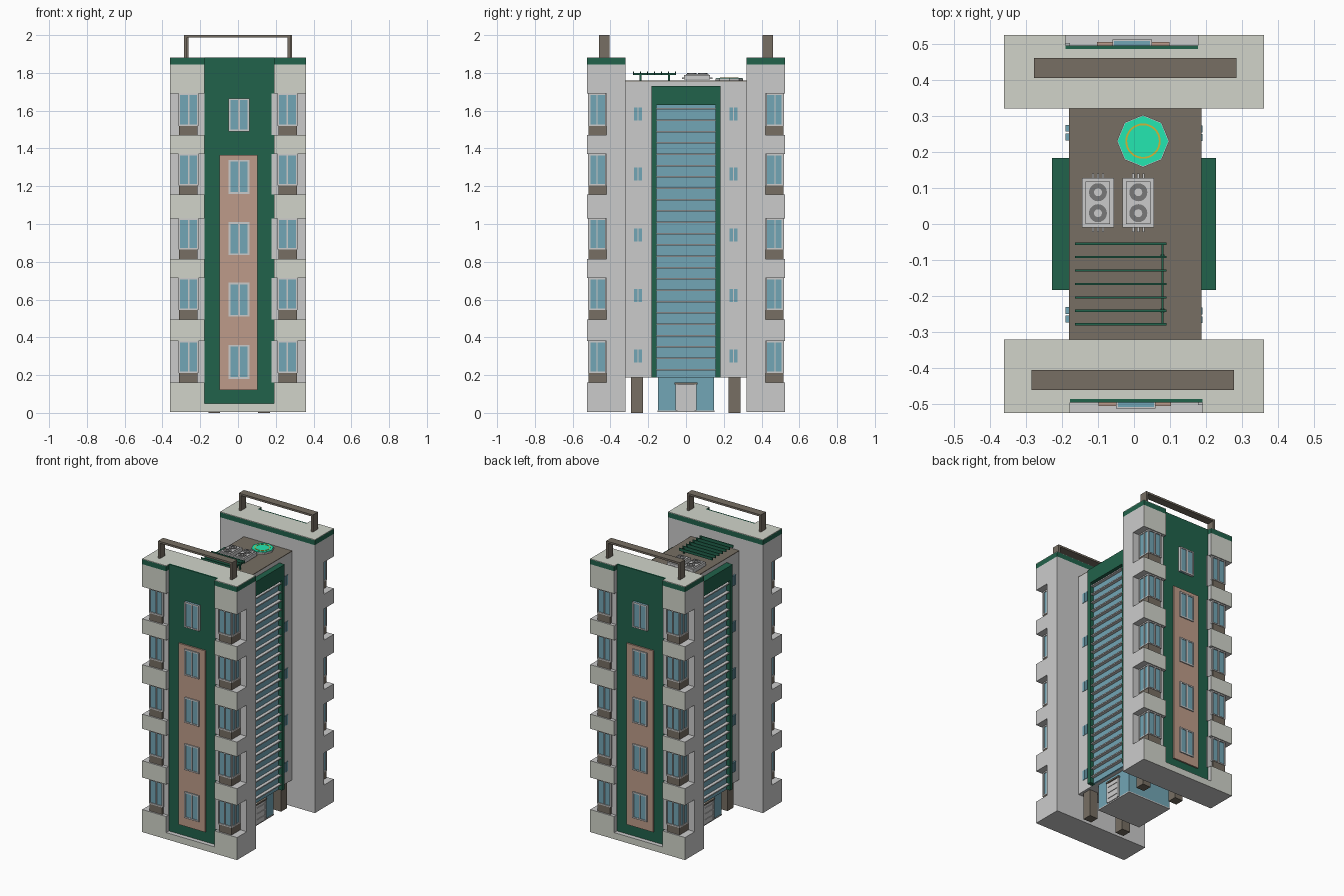
import bpy, bmesh, math

if "Cube" in bpy.data.objects:
    bpy.data.objects.remove(bpy.data.objects["Cube"])


def material(name, rgb):
    m = bpy.data.materials.new(name)
    m.diffuse_color = [(c / 255) ** 2.2 for c in rgb] + [1]
    m.use_nodes = True
    m.node_tree.nodes["Principled BSDF"].inputs["Base Color"].default_value = m.diffuse_color
    return m


GREY = material("concrete", (190, 190, 190))
PALE = material("pale_render", (208, 211, 201))
GREEN = material("dark_green", (38, 98, 76))
BROWN = material("taupe", (118, 110, 99))
BRICK = material("clay", (188, 154, 136))
GLASS = material("glass", (114, 164, 180))
AQUA = material("pad_aqua", (40, 230, 175))
YELLOW = material("pad_yellow", (205, 180, 60))
DARK = material("fan_grey", (120, 120, 120))


def part(name, boxes, mat, twin=False, pale=False):
    """Boxes (x0,x1,y0,y1,z0,z1) as one object; twin adds copies turned half round z."""
    boxes = list(boxes)
    if twin:
        boxes += [(-b, -a, -d, -c, e, f) for a, b, c, d, e, f in boxes]
    bm = bmesh.new()
    for a, b, c, d, e, f in boxes:
        v = [bm.verts.new((x, y, z)) for z in (e, f) for x, y in ((a, c), (b, c), (b, d), (a, d))]
        for q in ((3, 2, 1, 0), (4, 5, 6, 7), (0, 1, 5, 4), (1, 2, 6, 5), (2, 3, 7, 6), (3, 0, 4, 7)):
            face = bm.faces.new([v[i] for i in q])
            # outer street face gets the pale coat
            if pale and ((q == (0, 1, 5, 4) and c < -0.5) or (q == (2, 3, 7, 6) and d > 0.5)):
                face.material_index = 1
    finish(name, bm, mat, PALE if pale else None)


def finish(name, bm, *mats):
    me = bpy.data.meshes.new(name)
    bm.to_mesh(me)
    bm.free()
    ob = bpy.data.objects.new(name, me)
    bpy.context.collection.objects.link(ob)
    for m in mats:
        if m:
            me.materials.append(m)
    return ob


def rings(name, centres, r_in, r_out, z0, z1, n, mat, turn=0):
    """Flat discs (r_in = 0) or rings with thickness."""
    bm = bmesh.new()
    for cx, cy in centres:
        def loop(r, z):
            return [bm.verts.new((cx + r * math.cos(turn + 2 * math.pi * i / n),
                                  cy + r * math.sin(turn + 2 * math.pi * i / n), z)) for i in range(n)]
        o0, o1 = loop(r_out, z0), loop(r_out, z1)
        pairs = [(o0, o1)]
        if r_in:
            i0, i1 = loop(r_in, z0), loop(r_in, z1)
            pairs += [(o1, i1), (i1, i0), (i0, o0)]
        else:
            bm.faces.new(o1)
            bm.faces.new(o0[::-1])
        for p, q in pairs:
            for i in range(n):
                j = (i + 1) % n
                bm.faces.new((p[i], p[j], q[j], q[i]))
    finish(name, bm, mat)


# End towers: back slab, recessed core, spandrel blocks at the corners
SX0, SX1 = -0.178, 0.19                      # central slot
FLOORS = [(0.16, 0.38), (0.495, 0.715), (0.815, 1.03), (1.155, 1.37), (1.47, 1.69)]
BANDS = [(0.005, 0.16), (0.38, 0.495), (0.715, 0.815), (1.03, 1.155), (1.37, 1.47), (1.69, 1.845)]
part("tower_slab", [(-0.36, 0.36, -0.42, -0.32, 0.005, 1.845)], GREY, True)
part("tower_core", [(SX0, SX1, -0.485, -0.42, 0.005, 1.845)], GREY, True)
part("spandrel", [(a, b, -0.525, -0.42, e, f) for e, f in BANDS
                  for a, b in ((-0.36, SX0), (SX1, 0.36))], GREY, True, True)
part("base_ledge", [(SX0, SX1, -0.525, -0.485, 0.005, 0.05)], GREY, True, True)

# Green cornice with pale roof on top
TOP = [(-0.36, 0.36, -0.485, -0.32), (-0.36, SX0, -0.525, -0.485), (SX1, 0.36, -0.525, -0.485)]
part("tower_cornice", [t + (1.845, 1.878) for t in TOP], GREEN, True)
part("tower_roof", [t + (1.878, 1.882) for t in TOP], PALE, True)

# Corner bays: core, brown apron, glass and pale window frames
core, apron, glass, frame = [], [], [], []
for z0, z1 in FLOORS:
    for s in (-1, 1):
        def bx(a, b, *rest):
            return (min(s * a, s * b), max(s * a, s * b)) + rest
        core.append(bx(0.178, 0.305, -0.502, -0.42, z0, z1))
        apron.append(bx(0.215, 0.312, -0.515, -0.42, z0, z0 + 0.05))
        glass.append(bx(0.213, 0.310, -0.511, -0.423, z0 + 0.05, z1))
        for x in (0.209, 0.256, 0.307):
            frame.append(bx(x, x + 0.008, -0.518, -0.505, z0 + 0.05, z1))
        for y in (-0.475, -0.430):
            frame.append(bx(0.304, 0.315, y, y + 0.007, z0 + 0.05, z1))
        for z in (z0 + 0.05, z1 - 0.008):
            frame.append(bx(0.209, 0.315, -0.518, -0.423, z, z + 0.008))
part("bay_core", core, GREY, True)
part("bay_apron", apron, BROWN, True)
part("bay_glass", glass, GLASS, True)
part("bay_frame", frame, GREY, True)

# Central green panel, clay strip and its windows
part("green_panel", [(SX0, SX1, -0.495, -0.485, 0.05, 1.882)], GREEN, True)
part("clay_strip", [(-0.098, 0.103, -0.505, -0.495, 0.12, 1.365)], BRICK, True)
glass, frame = [], []
for z0, z1 in ((0.18, 0.36), (0.51, 0.69), (0.835, 1.01), (1.16, 1.34), (1.49, 1.665)):
    glass.append((-0.045, 0.055, -0.508, -0.49, z0, z1))
    frame += [(x, x + 0.009, -0.512, -0.49, z0, z1) for x in (-0.05, 0.001, 0.051)]
    frame += [(-0.05, 0.06, -0.512, -0.49, z, z + 0.009) for z in (z0, z1 - 0.009)]
part("centre_window_glass", glass, GLASS, True)
part("centre_window_frame", frame, GREY, True)

# Roof rails
RY = (-0.46, -0.405)
part("roof_rail", [(-0.285, 0.277, *RY, 1.987, 2.0), (-0.285, -0.27, *RY, 1.882, 1.987),
                   (0.262, 0.277, *RY, 1.882, 1.987)], BROWN, True)

# Middle block
part("middle_block", [(-0.18, 0.187, -0.32, 0.32, 0.187, 1.755)], GREY)
part("middle_roof", [(-0.18, 0.187, -0.32, 0.32, 1.755, 1.76)], BROWN)

# Slatted glass bays on both sides
part("side_frame", [(0.18, 0.227, -0.183, -0.155, 0.187, 1.73), (0.18, 0.227, 0.155, 0.183, 0.187, 1.73),
                    (0.18, 0.227, -0.155, 0.155, 1.63, 1.73)], GREEN, True)
part("side_glass", [(0.18, 0.2, -0.155, 0.155, 0.187, 1.63)], GLASS, True)
part("side_slats", [(0.2, 0.222, -0.155, 0.155, 0.225 + i * 0.06, 0.233 + i * 0.06)
                    for i in range(24)], GREY, True)
part("small_windows", [(0.18, 0.19, y + d, y + d + 0.019, z, z + 0.068)
                       for z in (0.267, 0.588, 0.908, 1.23, 1.548)
                       for y in (-0.275, 0.23) for d in (0, 0.024)], GLASS, True)

# Ground floor: columns, glazed lobby, doors
part("columns", [(x, x + 0.063, y, y + 0.063, 0, 0.19)
                 for x in (-0.157, 0.107) for y in (-0.29, 0.225)], BROWN)
part("lobby_glass", [(-0.165, 0.165, -0.148, 0.148, 0.012, 0.19)], GLASS)
part("lobby_floor", [(-0.167, 0.167, -0.15, 0.15, 0.004, 0.012)], GREY)
part("door_frame", [(0.16, 0.176, -0.056, -0.046, 0.012, 0.16), (0.16, 0.176, 0.046, 0.056, 0.012, 0.16)]
     + [(0.16, 0.176, -0.046, 0.046, z, z + 0.008) for z in (0.04, 0.08, 0.12)]
     + [(0.16, 0.172, -0.046, 0.046, 0.012, 0.15)], GREY, True)
part("door_lintel", [(0.16, 0.18, -0.06, 0.06, 0.15, 0.16)], BROWN, True)

# Helipad
PAD = [(0.025, 0.23)]
rings("pad_rim", PAD, 0, 0.073, 1.76, 1.77, 8, GREY, math.pi / 8 * 0)
rings("pad_deck", PAD, 0, 0.07, 1.765, 1.774, 8, AQUA)
rings("pad_circle", PAD, 0.044, 0.049, 1.77, 1.776, 32, YELLOW)

# Rooftop cooling units with fans and pipes
units = (-0.1, 0.012)
part("cooling_unit", [(x - 0.044, x + 0.044, -0.01, 0.128, 1.765, 1.79) for x in units]
     + [(x - 0.034, x + 0.034, 0.0, 0.118, 1.79, 1.795) for x in units], GREY)
part("unit_pipes", [(x + d - 0.003, x + d + 0.003, -0.022, 0.14, 1.768, 1.776)
                    for x in units for d in (-0.014, 0, 0.014)], GREY)
fans = [(x, y) for x in units for y in (0.03, 0.088)]
rings("fan_ring", fans, 0.011, 0.025, 1.793, 1.799, 20, DARK)
rings("fan_hub", fans, 0, 0.006, 1.793, 1.798, 12, GREY)

# Pergola
part("pergola", [(-0.163, 0.09, -0.281 + i * 0.0372, -0.275 + i * 0.0372, 1.79, 1.808) for i in range(7)]
     + [(0.076, 0.082, -0.281, -0.052, 1.79, 1.8)]
     + [(0.074, 0.084, y, y + 0.01, 1.76, 1.795) for y in (-0.245, -0.095)], GREEN)
